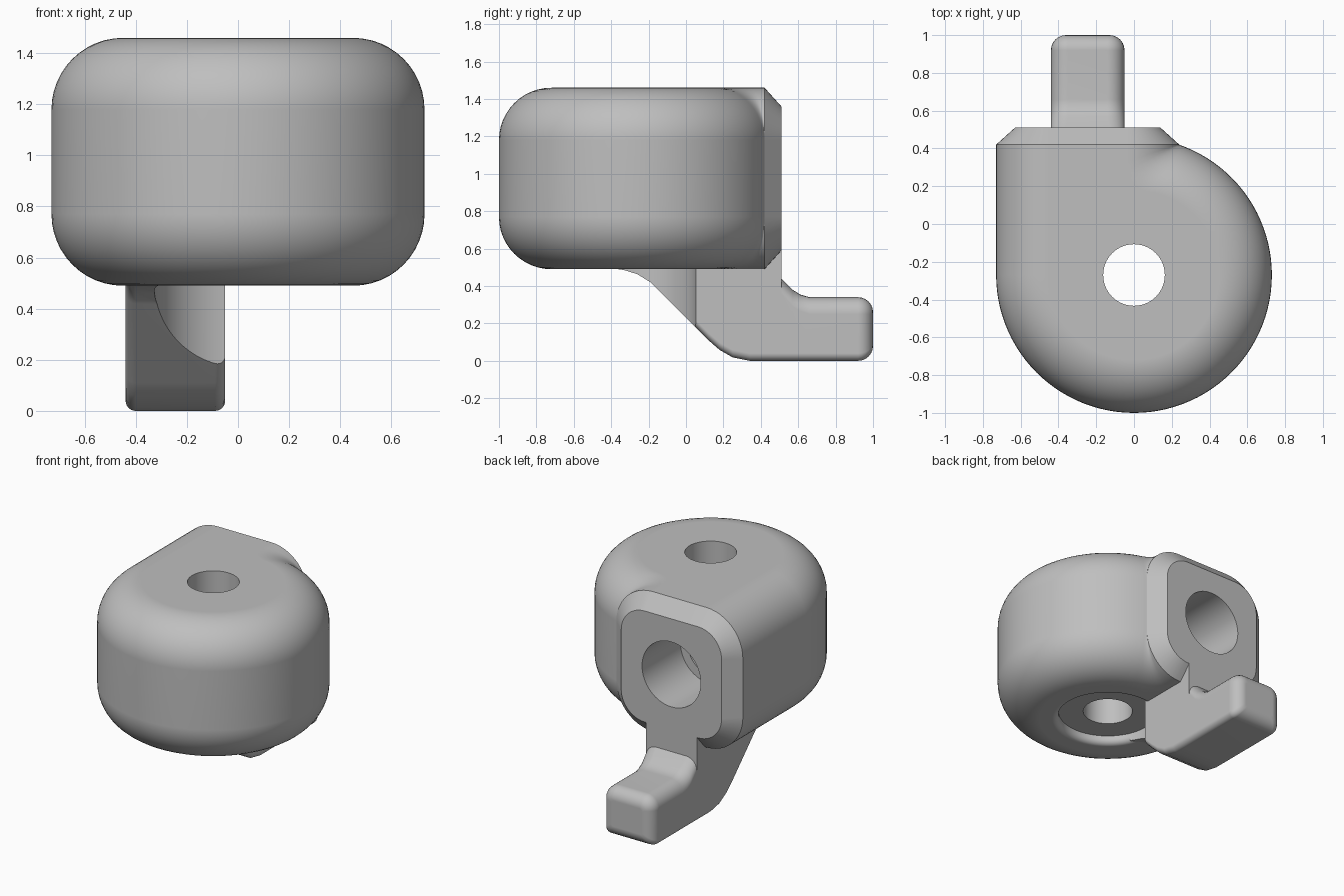
import bpy, bmesh
from math import sin, cos, acos, pi, radians
from mathutils import Vector

cube = bpy.data.objects.get("Cube")
if cube:
    bpy.data.objects.remove(cube)

grey = bpy.data.materials.new("plain grey")
grey.use_nodes = True
grey.diffuse_color = (0.52, 0.52, 0.52, 1)
for node in grey.node_tree.nodes:
    if node.type == 'BSDF_PRINCIPLED':
        node.inputs["Base Color"].default_value = grey.diffuse_color

DISC_Y, DISC_R = -0.27, 0.73        # round part in plan
MID_X, MID_Z = -0.245, 0.975        # axis of the boss
HALF, FILLET = 0.485, 0.28          # boss half size and edge rounding
SHOULDER_Y, FACE_Y, CHAMFER = 0.42, 0.51, 0.1


def make_object(name, bm):
    bmesh.ops.remove_doubles(bm, verts=bm.verts, dist=1e-5)
    bmesh.ops.recalc_face_normals(bm, faces=bm.faces)
    mesh = bpy.data.meshes.new(name)
    bm.to_mesh(mesh)
    bm.free()
    mesh.materials.append(grey)
    obj = bpy.data.objects.new(name, mesh)
    bpy.context.collection.objects.link(obj)
    return obj


def skin(bm, rings):
    """Join successive closed rings of points with quads."""
    rows = [[bm.verts.new(p) for p in ring] for ring in rings]
    for a, b in zip(rows, rows[1:]):
        for i in range(len(a)):
            j = (i + 1) % len(a)
            bm.faces.new((a[i], a[j], b[j], b[i]))
    return rows


def lathe(name, profile, segments=96):
    """Solid of revolution about z; profile is (radius, z)."""
    bm = bmesh.new()
    rings = [[(r * cos(2 * pi * i / segments), r * sin(2 * pi * i / segments), z)
              for i in range(segments)] for r, z in profile]
    rows = skin(bm, rings)
    bm.faces.new(rows[0])
    bm.faces.new(rows[-1])
    return make_object(name, bm)


def combine(target, other, operation):
    mod = target.modifiers.new("combine", 'BOOLEAN')
    mod.operation = operation
    mod.solver = 'EXACT'
    mod.object = other
    bpy.context.view_layer.objects.active = target
    bpy.ops.object.modifier_apply(modifier=mod.name)
    bpy.data.objects.remove(other)


# Housing: rounded disc running into a square boss with a chamfered face
def housing_ring(angle, side):
    inset = FILLET * (1 - cos(angle))
    straight = HALF - FILLET
    z = MID_Z + side * straight + FILLET * sin(angle)
    small = FILLET - CHAMFER
    face_x = straight + small * cos(angle)
    face_z = MID_Z + side * straight + small * sin(angle)
    radius, right = DISC_R - inset, MID_X + HALF - inset
    meet = acos(right / radius)
    stop = meet - 0.04 - 0.3 * inset / FILLET

    def on_disc(a):
        return Vector((radius * cos(a), DISC_Y + radius * sin(a), z))

    steps = 72
    ring = [on_disc(-pi + (stop + pi) * i / steps) for i in range(steps + 1)]
    # soft blend between the disc and the boss
    corner, shoulder = on_disc(meet), Vector((right, SHOULDER_Y, z))
    start, end = ring[-1], corner.lerp(shoulder, 0.6)
    for k in range(1, 7):
        t = k / 6
        ring.append(start.lerp(corner, t).lerp(corner.lerp(end, t), t))
    ring += [shoulder,
             Vector((MID_X + face_x, FACE_Y, face_z)),
             Vector((MID_X - face_x, FACE_Y, face_z)),
             Vector((MID_X - HALF + inset, SHOULDER_Y, z))]
    return ring


bm = bmesh.new()
quarter = [i * pi / 24 for i in range(13)]
rows = skin(bm, [housing_ring(-a, -1) for a in reversed(quarter)]
            + [housing_ring(a, 1) for a in quarter])
for row in (rows[0], rows[-1]):
    bm.faces.new(row[:-3] + row[-1:])
    bm.faces.new(row[-4:])
housing = make_object("housing", bm)

# Soft rim of the recess underneath
RECESS_R, RIM = 0.327, 0.04
rim_arc = [(RECESS_R + RIM * (1 - cos(i * pi / 12)), 0.53 - RIM * sin(i * pi / 12))
           for i in range(7)]
rim = lathe("rim_cutter", rim_arc + [(RECESS_R + RIM, 0.4)])
rim.location.y = DISC_Y
combine(housing, rim, 'DIFFERENCE')


# Arm: rounded cross-sections lofted from under the housing out to the tip
def arm_ring(y, low, high, top_r, inset=0):
    half = 0.195 - inset
    low, high = low + inset, high - inset
    top_r, low_r = max(top_r - inset, 0.02), 0.04 - inset * 0.3
    ring = []
    for sx, z, sz, r, first in ((1, low, -1, low_r, -90), (1, high, 1, top_r, 0),
                                (-1, high, 1, top_r, 90), (-1, low, -1, low_r, 180)):
        for k in range(7):
            a = radians(first + 15 * k)
            ring.append((MID_X + sx * (half - r) + r * cos(a), y,
                         z - sz * r + r * sin(a)))
    return ring


sections = [(-0.40, 0.495, 0.56, 0.02), (-0.33, 0.485, 0.56, 0.02),
            (-0.26, 0.463, 0.56, 0.02), (-0.19, 0.42, 0.56, 0.02),
            (0.12, 0.11, 0.56, 0.02), (0.18, 0.058, 0.56, 0.02),
            (0.25, 0.018, 0.56, 0.02), (0.34, 0, 0.56, 0.02),
            (0.43, 0, 0.62, 0.02), (FACE_Y, 0, 0.62, 0.02),
            (FACE_Y, 0, 0.44, 0.08), (0.57, 0, 0.38, 0.09),
            (0.61, 0, 0.355, 0.09), (0.66, 0, 0.34, 0.09)]
for i in range(7):
    a = i * pi / 12
    sections.append((0.92 + 0.08 * sin(a), 0, 0.34, 0.09, 0.08 * (1 - cos(a))))
bm = bmesh.new()
rows = skin(bm, [arm_ring(*s) for s in sections])
bm.faces.new(rows[0])
bm.faces.new(rows[-1])
arm = make_object("arm", bm)
combine(housing, arm, 'UNION')

# Recess clears the arm too, then the upright hole goes right through
for radius, low, high in ((RECESS_R, -0.5, 0.55), (0.163, 0.2, 1.8)):
    cutter = lathe("upright_cutter", [(radius, low), (radius, high)])
    cutter.location.y = DISC_Y
    combine(housing, cutter, 'DIFFERENCE')

# Stepped bore entering the boss face
bore = lathe("bore_cutter", [(0.165, -0.3), (0.165, 0.09), (0.225, 0.09), (0.225, 0.7)])
bore.rotation_euler.x = -pi / 2
bore.location = (MID_X, 0, MID_Z)
combine(housing, bore, 'DIFFERENCE')

# Smooth shading with crisp edges
housing.name = "housing_with_arm"
bpy.ops.object.select_all(action='DESELECT')
housing.select_set(True)
bpy.context.view_layer.objects.active = housing
bpy.ops.object.shade_smooth_by_angle(angle=radians(30))
weighted = housing.modifiers.new("even_normals", 'WEIGHTED_NORMAL')
weighted.keep_sharp = True
